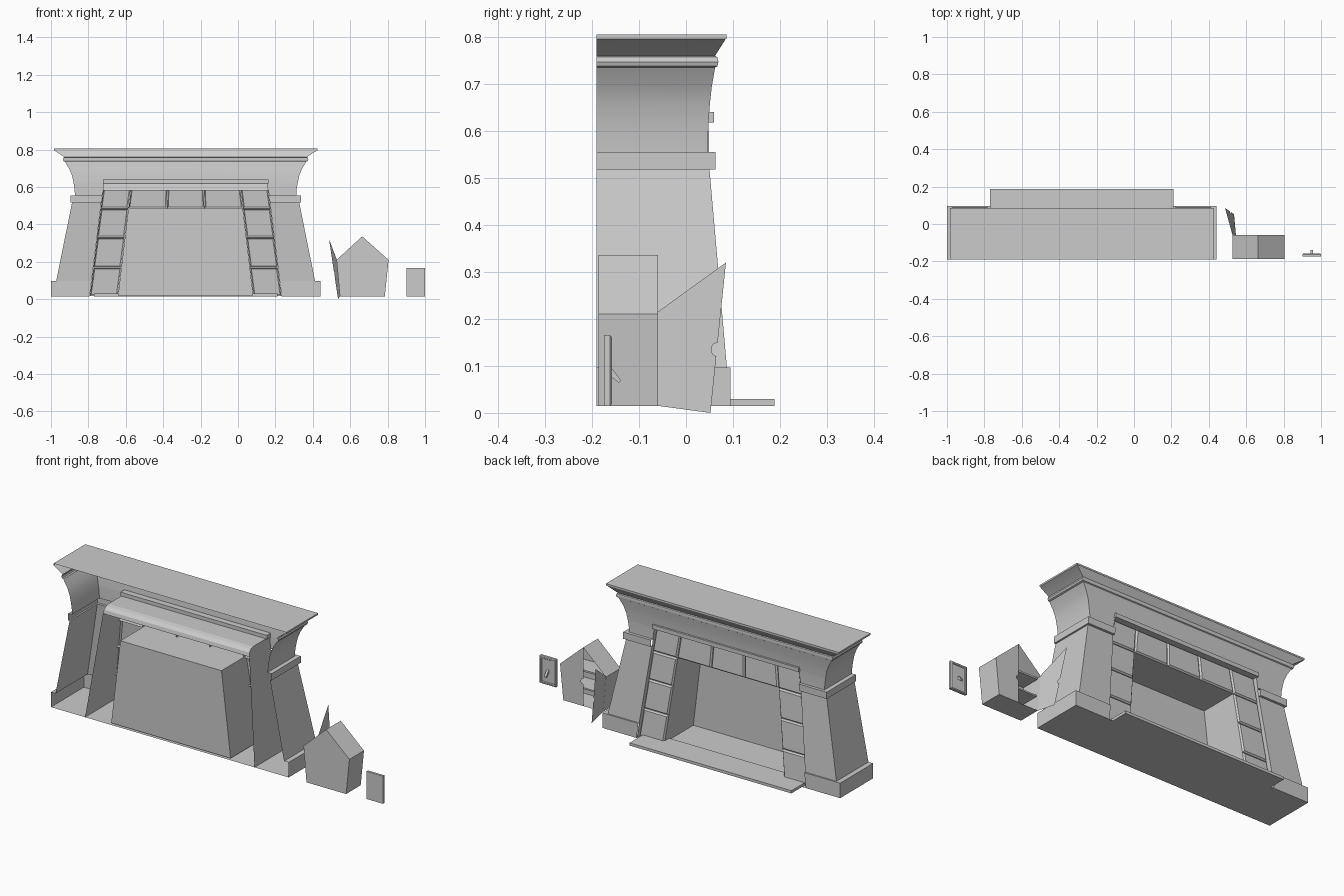
import bpy, bmesh, math
from mathutils import Vector

if "Cube" in bpy.data.objects:
    bpy.data.objects.remove(bpy.data.objects["Cube"])

CX = -0.28      # centre line of the gate
BACK = -0.19    # open rear plane


def make(name, faces, smooth=False):
    """Object from a list of polygons (each a list of points)."""
    bm = bmesh.new()
    for f in faces:
        bm.faces.new([bm.verts.new(p) for p in f])
    bmesh.ops.remove_doubles(bm, verts=bm.verts, dist=1e-5)
    bmesh.ops.dissolve_degenerate(bm, edges=bm.edges, dist=1e-5)
    bmesh.ops.recalc_face_normals(bm, faces=bm.faces)
    me = bpy.data.meshes.new(name)
    bm.to_mesh(me)
    bm.free()
    ob = bpy.data.objects.new(name, me)
    bpy.context.collection.objects.link(ob)
    if smooth:
        bpy.ops.object.select_all(action='DESELECT')
        ob.select_set(True)
        bpy.context.view_layer.objects.active = ob
        bpy.ops.object.shade_smooth_by_angle(angle=math.radians(25))
    return ob


def box(x0, x1, y0, y1, z0, z1):
    v = [(x, y, z) for x in (x0, x1) for y in (y0, y1) for z in (z0, z1)]
    return [[v[i] for i in q] for q in ((0, 1, 3, 2), (4, 6, 7, 5), (0, 4, 5, 1),
                                        (2, 3, 7, 6), (0, 2, 6, 4), (1, 5, 7, 3))]


def both_sides(faces):
    """Local half-width faces placed on both sides of the gate centre."""
    return [[(CX + s * x, y, z) for x, y, z in f][::s] for s in (-1, 1) for f in faces]


def lerp(a, b, z, z0=0.015, z1=0.62):
    return a + (b - a) * (z - z0) / (z1 - z0)


def outer(z):   # doorway half width
    return lerp(0.513, 0.438, z)


def inner(z):   # half width inside the blocks
    return lerp(0.362, 0.29, z)


def block_y(z):  # leaning face of the blocks
    return lerp(0.075, 0.032, z)


# Gate shell: (half width, front y, z) from the plinth to the cornice
lower = [(.72, .095, .015), (.72, .095, .097), (.692, .087, .097), (.607, .05, .518),
         (.616, .063, .518), (.616, .063, .555), (.592, .047, .555), (.594, .047, .59),
         (.599, .048, .62)]
upper = [(.599, .048, .62), (.607, .051, .66), (.621, .055, .695), (.645, .062, .735),
         (.653, .067, .738), (.656, .069, .747), (.653, .067, .757), (.648, .062, .76),
         (.702, .084, .795), (.705, .086, .796), (.705, .086, .805)]
faces = []
for levels, gap in ((lower, outer), (upper, lambda z: 0.0)):
    for (w, y, z), (W, Y, Z) in zip(levels, levels[1:]):
        faces.append([(w, BACK, z), (w, y, z), (W, Y, Z), (W, BACK, Z)])
        faces.append([(w, y, z), (gap(z), y, z), (gap(Z), Y, Z), (W, Y, Z)])
faces.append([(.705, BACK, .805), (.705, .086, .805), (0, .086, .805), (0, BACK, .805)])
faces.append([(.72, BACK, .015), (.72, .095, .015), (0, .095, .015), (0, BACK, .015)])
make("gate_shell", both_sides(faces), smooth=True)

# Doorway lining running back from the facade, rounded at its rear top edge
rear = [(-.19, .015), (-.135, .58), (-.13, .60), (-.115, .615), (-.095, .62)]
side = [(outer(z), y, z) for y, z in rear] + [(outer(.62), .048, .62),
        (outer(.518), .05, .518), (outer(.097), .087, .097), (outer(.015), .09, .015)]
faces = [side]
for (y, z), (Y, Z) in list(zip(rear, rear[1:]))[1:]:
    faces.append([(outer(z), y, z), (0, y, z), (0, Y, Z), (outer(Z), Y, Z)])
faces.append([(outer(.62), -.095, .62), (0, -.095, .62), (0, .048, .62), (outer(.62), .048, .62)])
make("doorway_lining", both_sides(faces))

# Threshold slab and bar over the doorway
make("threshold_slab", box(CX - .49, CX + .49, .03, .188, .015, .03))
make("lintel_bar", box(CX - .443, CX + .443, .016, .06, .618, .64))


def block(a0, a1, b0, b1, z0, z1):
    """Bevelled stone face: bottom edge a0-a1, top edge b0-b1."""
    def ring(d, depth):
        return [(CX + x, block_y(z) - depth, z) for x, z in
                ((a0 + d, z0 + d), (a1 - d, z0 + d), (b1 - d, z1 - d), (b0 + d, z1 - d))]
    rings = [ring(0.001, 0.03), ring(0.001, 0.008), ring(0.008, 0)]
    out = [rings[-1]]
    for r, R in zip(rings, rings[1:]):
        out += [[r[i], r[(i + 1) % 4], R[(i + 1) % 4], R[i]] for i in range(4)]
    return out


# Stone columns and lintel row
rows = [.017, .17, .33, .485, .62]
column, lintel = [], []
for z0, z1 in zip(rows, rows[1:]):
    column += block(inner(z0), outer(z0), inner(z1), outer(z1), z0, z1)
    column += block(-outer(z0), -inner(z0), -outer(z1), -inner(z1), z0, z1)
cuts = [-1, -.33, .33, 1]
for a, b in zip(cuts, cuts[1:]):
    i0, i1 = inner(.485), inner(.62)
    lintel += block(a * i0, b * i0, a * i1, b * i1, .485, .62)
make("column_blocks", column)
make("lintel_blocks", lintel)

# Deep niche behind the blocks
fr = [(CX + s * inner(z), block_y(z) - .01, z) for s, z in
      ((-1, .02), (1, .02), (1, .485), (-1, .485))]
bk = [(x, -.18, z) for x, y, z in fr]
make("niche", [bk] + [[fr[i], fr[(i + 1) % 4], bk[(i + 1) % 4], bk[i]] for i in range(4)])

# Small gabled cabinet, its +y side half closed by one leaf
outline = [(.545, .015), (.785, .015), (.805, .21), (.664, .336), (.527, .21)]
back = [(x, -.186, z) for x, z in outline]
front = [(x, -.06, z) for x, z in outline]
make("cabinet_shell", [back] + [[back[i], back[(i + 1) % 5], front[(i + 1) % 5], front[i]]
                                for i in range(5)])


def notch(z, r, n=8):
    """Half-round finger notch on a leaf's free edge, listed upwards."""
    return [(1 - r / .14 * math.sin(math.pi * i / n), z - r * math.cos(math.pi * i / n))
            for i in range(n + 1)]


leaf = [(0, .015), (1, .015)] + notch(.15, .014) + [(1, .336), (0, .21)]
make("closed_leaf", [[(lerp(.785, .805, min(z, .21), .015, .21) * (1 - u) + .664 * u, -.06, z)
                      for u, z in leaf]])

# Open leaf swung out on the tilted hinge
A, B = Vector((.545, -.06, .015)), Vector((.535, .052, 0))
C, D = Vector((.487, .085, .32)), Vector((.527, -.06, .215))


def swung(u, z):
    bottom, top = A.lerp(B, u), D.lerp(C, u)
    return bottom.lerp(top, (z - .015) / ((.21 + .126 * u) - .015))


make("open_leaf", [[swung(u, z) for u, z in leaf]])

# Cabinet shelves
make("cabinet_shelves", box(.535, .795, -.18, -.075, .196, .205)
     + box(.54, .79, -.18, -.075, .1, .108))

# Wall plate with bevelled rim and a small drooping lever
steps = [(0, -.175), (0, -.162), (.004, -.158), (.011, -.158), (.014, -.162)]
rings = [[(x, y, z) for x, z in ((.9 + d, .015 + d), (1 - d, .015 + d),
                                 (1 - d, .166 - d), (.9 + d, .166 - d))] for d, y in steps]
faces = [rings[0], rings[-1]]
for r, R in zip(rings, rings[1:]):
    faces += [[r[i], r[(i + 1) % 4], R[(i + 1) % 4], R[i]] for i in range(4)]
make("switch_plate", faces)
prof = [(-.165, .1), (-.156, .093), (-.138, .069), (-.143, .064), (-.165, .082)]
l, r = ([(x, y, z) for y, z in prof] for x in (.944, .956))
make("switch_lever", [l, r] + [[l[i], l[(i + 1) % 5], r[(i + 1) % 5], r[i]] for i in range(5)])
